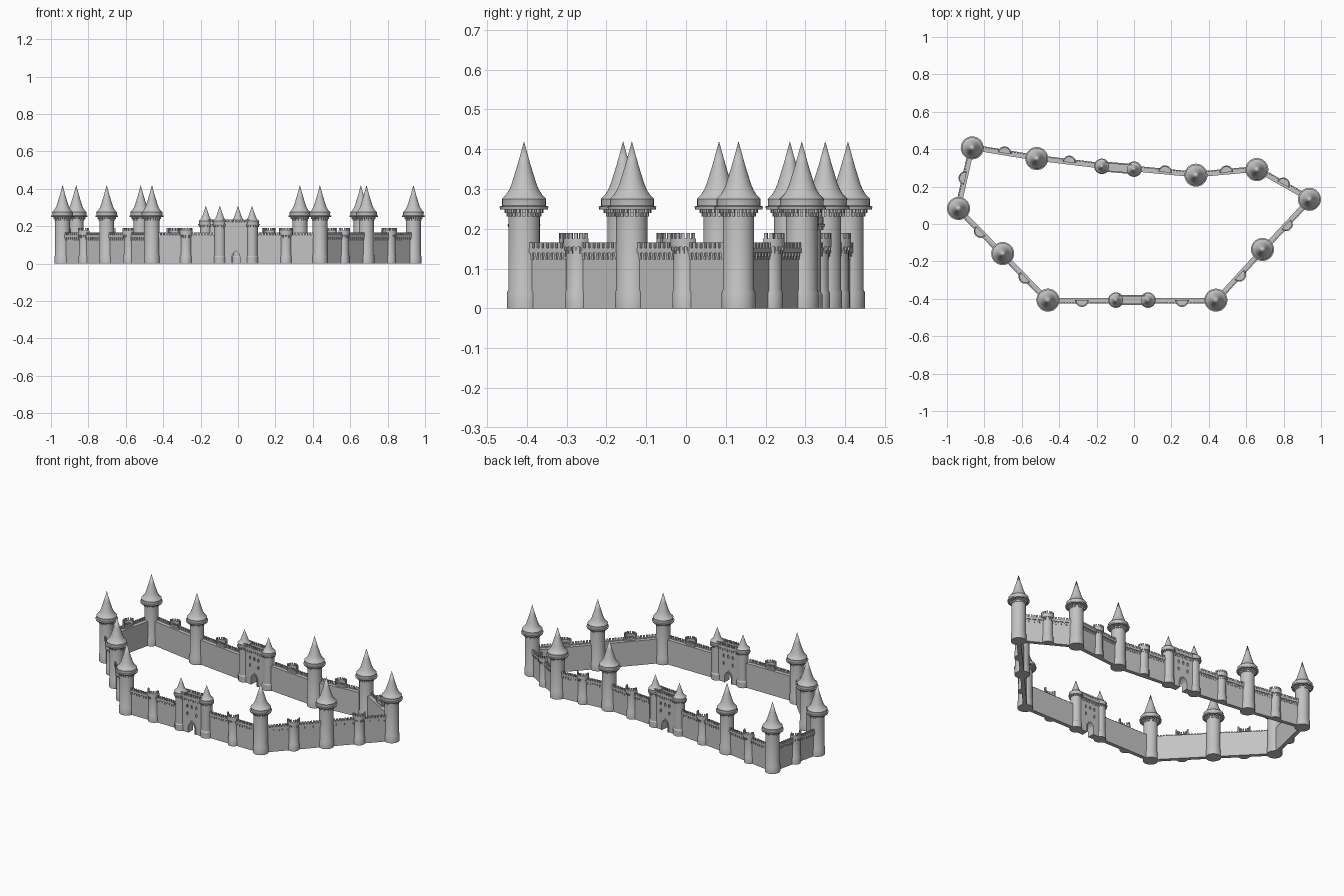
import bpy, bmesh, math
from mathutils import Matrix, Vector

if "Cube" in bpy.data.objects:
    bpy.data.objects.remove(bpy.data.objects["Cube"])

stone = bpy.data.materials.new("grey stone")
stone.diffuse_color = (0.55, 0.55, 0.55, 1)
stone.use_nodes = True
stone.node_tree.nodes["Principled BSDF"].inputs["Base Color"].default_value = stone.diffuse_color
TAU = 2 * math.pi


def revolve(bm, profile, seg=32, a0=0.0, a1=TAU):
    """Solid from a closed (r, z) outline turned about z; part turns get end caps."""
    full = abs(a1 - a0 - TAU) < 1e-6
    rings = []
    for i in range(seg if full else seg + 1):
        a = a0 + (a1 - a0) * i / seg
        rings.append([bm.verts.new((r * math.cos(a), r * math.sin(a), z)) for r, z in profile])
    n = len(profile)
    for i in range(seg):
        p, q = rings[i], rings[(i + 1) % len(rings)]
        for j in range(n):
            k = (j + 1) % n
            if profile[j][0] == 0 and profile[k][0] == 0:
                continue
            if profile[j][0] == 0:
                bm.faces.new((p[j], p[k], q[k]))
            elif profile[k][0] == 0:
                bm.faces.new((p[j], p[k], q[j]))
            else:
                bm.faces.new((p[j], p[k], q[k], q[j]))
    if not full:
        bm.faces.new(rings[0])
        bm.faces.new(rings[-1])
    bmesh.ops.remove_doubles(bm, verts=[v for r in rings for v in r], dist=1e-6)


def box(bm, x0, x1, y0, y1, z0, z1, turn=0.0):
    m = (Matrix.Rotation(turn, 4, 'Z')
         @ Matrix.Translation(((x0 + x1) / 2, (y0 + y1) / 2, (z0 + z1) / 2))
         @ Matrix.Diagonal((x1 - x0, y1 - y0, z1 - z0, 1)))
    bmesh.ops.create_cube(bm, size=1, matrix=m)


def prism(bm, pts, y0, y1):
    """Outline in x, z pushed along y."""
    f = bm.faces.new([bm.verts.new((x, y0, z)) for x, z in pts])
    out = bmesh.ops.extrude_face_region(bm, geom=[f])
    bmesh.ops.translate(bm, vec=(0, y1 - y0, 0),
                        verts=[v for v in out['geom'] if isinstance(v, bmesh.types.BMVert)])


def mesh_from(name, bm):
    bmesh.ops.recalc_face_normals(bm, faces=bm.faces[:])
    me = bpy.data.meshes.new(name)
    bm.to_mesh(me)
    bm.free()
    me.materials.append(stone)
    return me


def place(name, me, pos, turn=0.0):
    ob = bpy.data.objects.new(name, me)
    ob.location = (pos[0], pos[1], 0)
    ob.rotation_euler.z = turn
    bpy.context.collection.objects.link(ob)
    return ob


def battlement(bm, length, y0, y1, z0, zc, z1, sign=-1):
    """Parapet with brackets below and merlons above, along local x."""
    h = length / 2
    box(bm, -h, h, y0, y1, z0, zc)
    n = max(2, round(length / 0.0155))
    step = length / n
    for i in range(n):
        x = -h + (i + 0.5) * step
        box(bm, x - step * 0.3, x + step * 0.3, y0, y1, zc, z1)
        box(bm, x - step * 0.22, x + step * 0.22, y0 + 0.002, y1 - 0.002, z0 - 0.009, z0)
        inner = y0 + 0.004 if sign < 0 else y0 + 0.001
        box(bm, x - step * 0.22, x + step * 0.22, inner, inner + 0.003, z0 - 0.016, z0 - 0.009)


# great tower: shaft, bracket ring, gallery, flared roof
def tower_mesh():
    bm = bmesh.new()
    revolve(bm, [(0, 0), (0.0425, 0), (0.0425, 0.04), (0.0395, 0.047), (0.0395, 0.25), (0, 0.25)])
    for i in range(20):
        box(bm, 0.037, 0.049, -0.0035, 0.0035, 0.24, 0.252, TAU * i / 20)
        box(bm, 0.037, 0.0435, -0.0035, 0.0035, 0.231, 0.24, TAU * i / 20)
    revolve(bm, [(0, 0.249), (0.06, 0.249), (0.0615, 0.256), (0.055, 0.258), (0.055, 0.271),
                 (0.056, 0.275), (0.045, 0.286), (0.0375, 0.298), (0.0315, 0.312),
                 (0.016, 0.362), (0, 0.42)])
    return mesh_from("great_tower", bm)


# small gate tower
def gate_tower_mesh():
    bm = bmesh.new()
    revolve(bm, [(0, 0), (0.0345, 0), (0.0345, 0.035), (0.031, 0.041), (0.031, 0.21), (0, 0.21)])
    for i in range(16):
        box(bm, 0.028, 0.037, -0.003, 0.003, 0.197, 0.207, TAU * i / 16)
    revolve(bm, [(0, 0.205), (0.04, 0.205), (0.0415, 0.211), (0.037, 0.213), (0.037, 0.226),
                 (0.038, 0.229), (0.028, 0.237), (0.021, 0.248), (0.010, 0.28), (0, 0.31)])
    return mesh_from("gate_tower", bm)


# half-round wall turret, bulging to -y
def turret_mesh():
    bm = bmesh.new()
    revolve(bm, [(0, 0), (0.0325, 0), (0.0325, 0.04), (0.0295, 0.046), (0.0295, 0.158), (0, 0.158)],
            16, math.pi, TAU)
    revolve(bm, [(0.029, 0.154), (0.0365, 0.154), (0.0365, 0.176), (0.029, 0.176)], 16, math.pi, TAU)
    n = 8
    for i in range(n):
        a = math.pi + math.pi * (i + 0.5) / n
        revolve(bm, [(0.029, 0.176), (0.0365, 0.176), (0.0365, 0.190), (0.029, 0.190)], 2,
                a - 0.115, a + 0.115)
        box(bm, 0.028, 0.0355, -0.0025, 0.0025, 0.145, 0.154, a)
        box(bm, 0.028, 0.032, -0.0025, 0.0025, 0.138, 0.145, a)
    return mesh_from("wall_turret", bm)


# gatehouse block with pointed arch and recessed windows
def arch(hw, top, spring):
    k = (top - spring)
    left = [(-hw, 0), (-hw, spring), (-hw * 0.88, spring + k * 0.4), (-hw * 0.55, spring + k * 0.72)]
    return left + [(0, top)] + [(-x, z) for x, z in reversed(left)]


def gatehouse(pos, turn):
    W, D = 0.172, 0.02
    bm = bmesh.new()
    prism(bm, [(-W / 2, 0)] + arch(0.021, 0.068, 0.036) + [(W / 2, 0), (W / 2, 0.205), (-W / 2, 0.205)],
          -D, D)
    block = place("gatehouse_block", mesh_from("gatehouse_block", bm), pos, turn)
    bm = bmesh.new()
    for s in (-1, 1):
        for x, z in ((-0.03, 0.15), (0, 0.15), (0.03, 0.15), (-0.03, 0.105), (0.03, 0.105)):
            prism(bm, [(x + a, z + b) for a, b in arch(0.005, 0.02, 0.013)], s * (D - 0.007), s * (D + 0.01))
    cutter = place("window_cutter", mesh_from("window_cutter", bm), pos, turn)
    cutter.hide_render = True
    mod = block.modifiers.new("windows", 'BOOLEAN')
    mod.operation, mod.object, mod.solver = 'DIFFERENCE', cutter, 'EXACT'
    bpy.context.view_layer.objects.active = block
    bpy.ops.object.modifier_apply(modifier="windows")
    bpy.data.objects.remove(cutter)
    # arch surround and parapets on both faces
    bm = bmesh.new()
    inner, outer = arch(0.021, 0.068, 0.036), arch(0.027, 0.077, 0.038)
    for y0, y1 in ((-D - 0.004, -D + 0.001), (D - 0.001, D + 0.004)):
        prism(bm, inner + outer[::-1], y0, y1)
    battlement(bm, 0.15, -D - 0.007, -D + 0.001, 0.205, 0.222, 0.237, -1)
    battlement(bm, 0.15, D - 0.001, D + 0.007, 0.205, 0.222, 0.237, 1)
    place("gatehouse_trim", mesh_from("gatehouse_trim", bm), pos, turn)


# straight wall with outer battlement
def wall(pos, turn, length):
    bm = bmesh.new()
    box(bm, -length / 2, length / 2, -0.0115, 0.0115, 0, 0.148)
    battlement(bm, length - 0.066, -0.0185, -0.0105, 0.139, 0.152, 0.166)
    place("curtain_wall", mesh_from("curtain_wall", bm), pos, turn)


# plan, anticlockwise from the front left corner; G marks gate towers
plan = [(-0.46, -0.407, 'T'), (-0.097, -0.407, 'G'), (0.075, -0.407, 'G'), (0.438, -0.407, 'T'),
        (0.687, -0.136, 'T'), (0.938, 0.132, 'T'), (0.657, 0.291, 'T'), (0.331, 0.261, 'T'),
        (0.0, 0.293, 'G'), (-0.172, 0.308, 'G'), (-0.52, 0.350, 'T'), (-0.865, 0.407, 'T'),
        (-0.938, 0.083, 'T'), (-0.702, -0.158, 'T')]
great, small, turret = tower_mesh(), gate_tower_mesh(), turret_mesh()
for i, (x, y, kind) in enumerate(plan):
    nx, ny, nkind = plan[(i + 1) % len(plan)]
    place("great_tower" if kind == 'T' else "gate_tower", great if kind == 'T' else small, (x, y))
    mid = ((x + nx) / 2, (y + ny) / 2)
    turn = math.atan2(ny - y, nx - x)
    if kind == nkind == 'G':
        gatehouse(mid, turn)
    else:
        wall(mid, turn, math.hypot(nx - x, ny - y))
        place("wall_turret", turret, mid, turn)

# smooth the round parts, keep edges sharp
bpy.ops.object.select_all(action='DESELECT')
for ob in bpy.data.objects:
    if ob.name.startswith(("great_tower", "gate_tower", "wall_turret")):
        ob.select_set(True)
        bpy.context.view_layer.objects.active = ob
bpy.ops.object.shade_smooth_by_angle(angle=math.radians(30))
